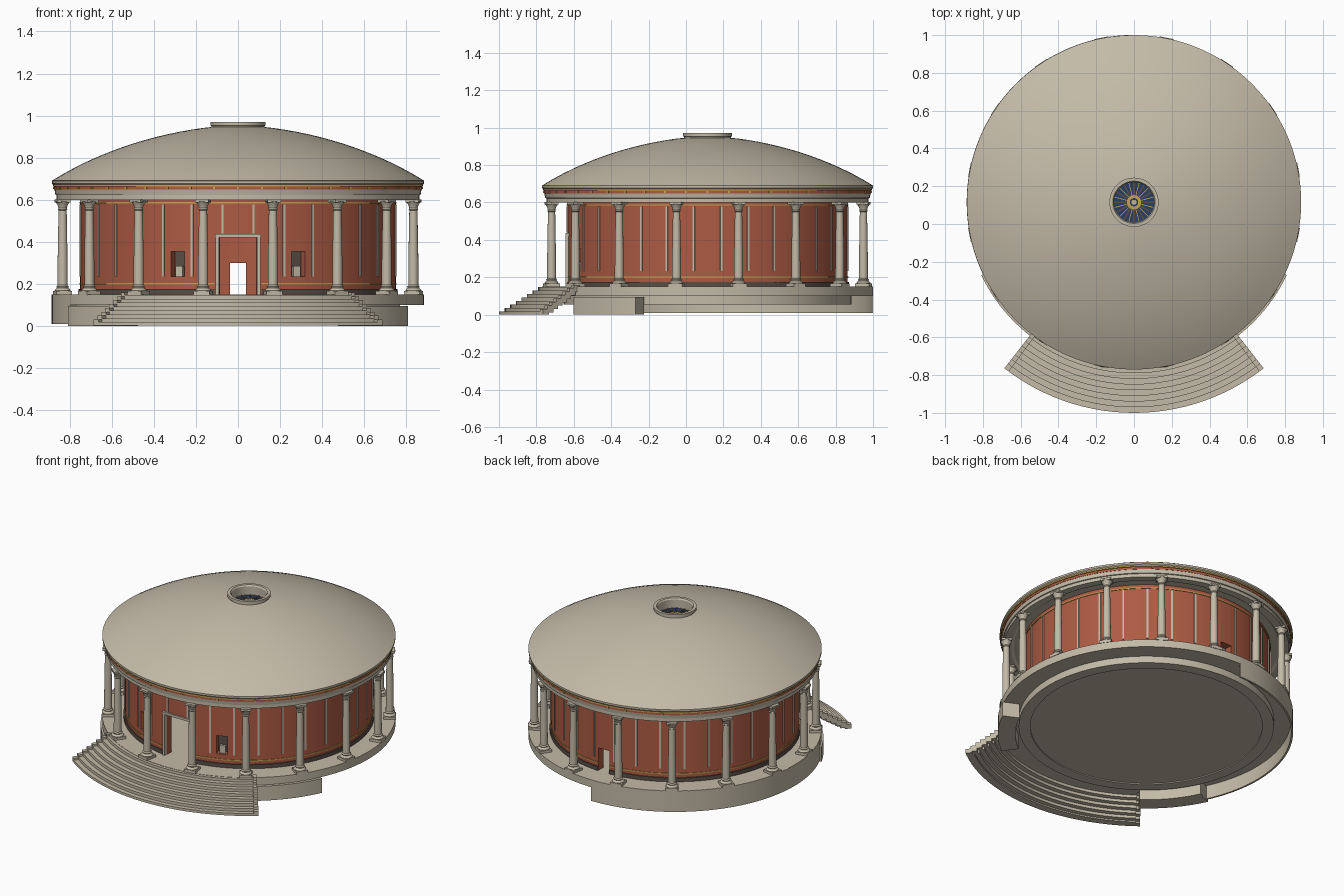
import bpy, bmesh, math
from math import radians, sin, cos, sqrt, pi

if "Cube" in bpy.data.objects:
    bpy.data.objects.remove(bpy.data.objects["Cube"])

CY = 0.115  # centre of the round building along y


def material(name, c):
    m = bpy.data.materials.new(name)
    m.diffuse_color = (*c, 1)
    m.use_nodes = True
    m.node_tree.nodes["Principled BSDF"].inputs["Base Color"].default_value = m.diffuse_color
    return m


STONE = material("stone", (0.55, 0.495, 0.39))
RED = material("terracotta", (0.42, 0.105, 0.057))
GOLD = material("gold", (0.58, 0.36, 0.09))
NAVY = material("navy", (0.02, 0.05, 0.13))
DARK = material("dark_brown", (0.10, 0.075, 0.06))


def finish(name, bm, mat):
    bmesh.ops.remove_doubles(bm, verts=bm.verts, dist=1e-5)
    bmesh.ops.recalc_face_normals(bm, faces=bm.faces)
    me = bpy.data.meshes.new(name)
    bm.to_mesh(me)
    bm.free()
    me.materials.append(mat)
    me.shade_smooth()
    me.set_sharp_from_angle(angle=radians(32))
    ob = bpy.data.objects.new(name, me)
    bpy.context.collection.objects.link(ob)
    return ob


def sweep(name, prof, mat, a0=0, a1=360, segs=None, loc=(0, CY, 0)):
    """Turn a closed (r, z) profile about the z axis from a0 to a1 degrees."""
    full = a1 - a0 >= 360
    n = segs or (128 if full else max(1, round((a1 - a0) / 2.8125)))
    bm = bmesh.new()
    rows = []
    for i in range(n if full else n + 1):
        a = radians(a0 + (a1 - a0) * i / n)
        rows.append([bm.verts.new((r * cos(a), r * sin(a), z)) for r, z in prof])
    k = len(prof)
    for i in range(n):
        p, q = rows[i], rows[(i + 1) % len(rows)]
        for j in range(k):
            bm.faces.new((p[j], q[j], q[(j + 1) % k], p[(j + 1) % k]))
    if not full:
        bm.faces.new(rows[0])
        bm.faces.new(rows[-1][::-1])
    ob = finish(name, bm, mat)
    ob.location = loc
    return ob


def block(name, r0, r1, z0, z1, mat, a0=0, a1=360):
    return sweep(name, [(r0, z0), (r1, z0), (r1, z1), (r0, z1)], mat, a0, a1)


def box(name, size, loc, mat, rot=0):
    bm = bmesh.new()
    bmesh.ops.create_cube(bm, size=1)
    bmesh.ops.scale(bm, vec=size, verts=bm.verts)
    ob = finish(name, bm, mat)
    ob.location = loc
    ob.rotation_euler.z = rot
    return ob


# podium: hanging floor, column ring, outer wall round the back left, short front walls
block("floor", 0, 0.71, 0.062, 0.15, STONE)
block("floor_rim", 0.70, 0.77, 0.055, 0.15, STONE)
block("column_ring", 0.76, 0.885, 0.10, 0.15, STONE)
block("podium_wall", 0.874, 0.886, 0.01, 0.149, STONE, 90, 205.5)
for side, a in (("right", -53), ("left", -154.5)):
    block(side + "_stair_wall", 0.79, 0.896, 0.0, 0.096, STONE, a, a + 27.5)

# curved stairs of thin slabs, with stepped kerbs
N = 8
for i in range(N):
    r, z = 1.115 - 0.030 * i, 0.148 * (i + 1) / N
    zb = max(0.002, z - 0.026)
    block(f"step_{i}", r - 0.05, r, zb, z, STONE, -126.5, -53.5)
    for a in (-128, -53.5):
        block(f"step_kerb_{i}", r - 0.04, r, zb, z + 0.012, STONE, a, a + 1.5)

# drum wall, made of arcs around the openings: (start, end, bottom, top)
R0, R1, ZB, ZT = 0.70, 0.75, 0.15, 0.61
openings = [(-115.1, -109.9, 0.235, 0.355), (-97, -83, ZB, 0.425),
            (-70.1, -64.9, 0.235, 0.355), (86.9, 93.1, ZB, 0.30)]
start = -115.1
for a, b, z0, z1 in openings:
    if a > start:
        block("drum_wall", R0, R1, ZB, ZT, RED, start, a)
    block("wall_above_opening", R0, R1, z1, ZT, RED, a, b)
    if z0 > ZB:
        block("wall_below_window", R0, R1, ZB, z0, RED, a, b)
        block("niche_back", 0.69, 0.705, z0, z1, DARK, a, b)
        m = radians((a + b) / 2)
        box("niche_block", (0.02, 0.036, 0.05),
            (0.725 * cos(m), CY + 0.725 * sin(m), z0 + 0.025), STONE, m)
    start = b
block("drum_wall", R0, R1, ZB, ZT, RED, start, 244.9)

# painted bands on the drum, interrupted at the doors
for a, b in ((-81.5, 86.9), (93.1, 261.5)):
    block("drum_foot", 0.745, 0.757, 0.15, 0.176, DARK, a, b)
    block("lower_gold_line", 0.745, 0.754, 0.197, 0.204, GOLD, a, b)
block("upper_gold_line", 0.745, 0.754, 0.583, 0.590, GOLD)

# thin upright strips
for k in range(32):
    d = 11.25 * k + 5.625
    near_door = abs(d - 270) < 8
    a = radians(d)
    z0, z1 = (0.44 if near_door else 0.235), 0.578
    box("wall_strip", (0.014, 0.011, z1 - z0),
        (0.749 * cos(a), CY + 0.749 * sin(a), (z0 + z1) / 2), STONE, a)

# front door frame
yd = CY - 0.735
for s in (-1, 1):
    box("door_jamb", (0.016, 0.046, 0.28), (s * 0.098, yd, 0.29), STONE)
box("door_lintel", (0.22, 0.046, 0.016), (0, yd, 0.43), STONE)

# sixteen columns sharing one shape
shaft = [(0, 0.162), (0.036, 0.162), (0.038, 0.169), (0.034, 0.176), (0.027, 0.181),
         (0.030, 0.187), (0.024, 0.194), (0.0235, 0.32), (0.0195, 0.55), (0.023, 0.554),
         (0.020, 0.560), (0.024, 0.575), (0.036, 0.592), (0, 0.592)]
for k in range(16):
    a = radians(11.25 + 22.5 * k)
    x, y = 0.85 * cos(a), CY + 0.85 * sin(a)
    if k == 0:
        col = sweep("column", shaft, STONE, segs=20, loc=(x, y, 0))
        plinth = box("column_plinth", (0.076, 0.076, 0.018), (x, y, 0.157), STONE, a)
        abacus = box("column_abacus", (0.064, 0.064, 0.014), (x, y, 0.595), STONE, a)
        continue
    for src in (col, plinth, abacus):
        c = src.copy()
        c.location.x, c.location.y = x, y
        c.rotation_euler.z = a
        bpy.context.collection.objects.link(c)

# entablature: beam, red frieze with gold studs, cornice
sweep("beam", [(0.69, 0.61), (0.80, 0.61), (0.815, 0.60), (0.862, 0.60), (0.862, 0.622),
               (0.868, 0.624), (0.872, 0.648), (0.69, 0.648)], STONE)
block("red_frieze", 0.80, 0.874, 0.648, 0.664, RED)
block("gold_frieze_line", 0.80, 0.880, 0.663, 0.672, GOLD)
for k in range(48):
    a = radians(7.5 * k)
    box("frieze_stud", (0.009, 0.010, 0.010),
        (0.874 * cos(a), CY + 0.874 * sin(a), 0.656), GOLD, a)
sweep("cornice", [(0.80, 0.672), (0.880, 0.672), (0.885, 0.678), (0.885, 0.690), (0.80, 0.690)], STONE)

# shallow dome roof: a slightly flattened slice of a sphere
RS = 1.614


def dome_z(r):
    return 0.955 - RS + sqrt(RS * RS - r * r) - 0.009 * sin(pi * r / 0.885)


radii = [0.885 - (0.885 - 0.11) * i / 14 for i in range(15)]
outer = [(r, dome_z(r)) for r in radii]
inner = [(r, dome_z(r) - 0.03) for r in radii[1:]][::-1]
sweep("dome", outer + inner + [(0.86, 0.685)], STONE)

# oculus ring and its rayed disc
sweep("oculus_ring", [(0.106, 0.90), (0.125, 0.90), (0.125, 0.951), (0.130, 0.953),
                      (0.130, 0.971), (0.112, 0.971), (0.106, 0.962)], STONE)
block("oculus_disc", 0, 0.115, 0.895, 0.905, NAVY)
for k in range(24):
    a = radians(15 * k)
    box("oculus_ray", (0.07, 0.004 if k % 2 else 0.008, 0.006),
        (0.074 * cos(a), CY + 0.074 * sin(a), 0.906), GOLD if k % 2 else DARK, a)
block("oculus_gold_circle", 0.022, 0.038, 0.904, 0.912, GOLD)
block("oculus_boss", 0, 0.016, 0.904, 0.918, STONE)
